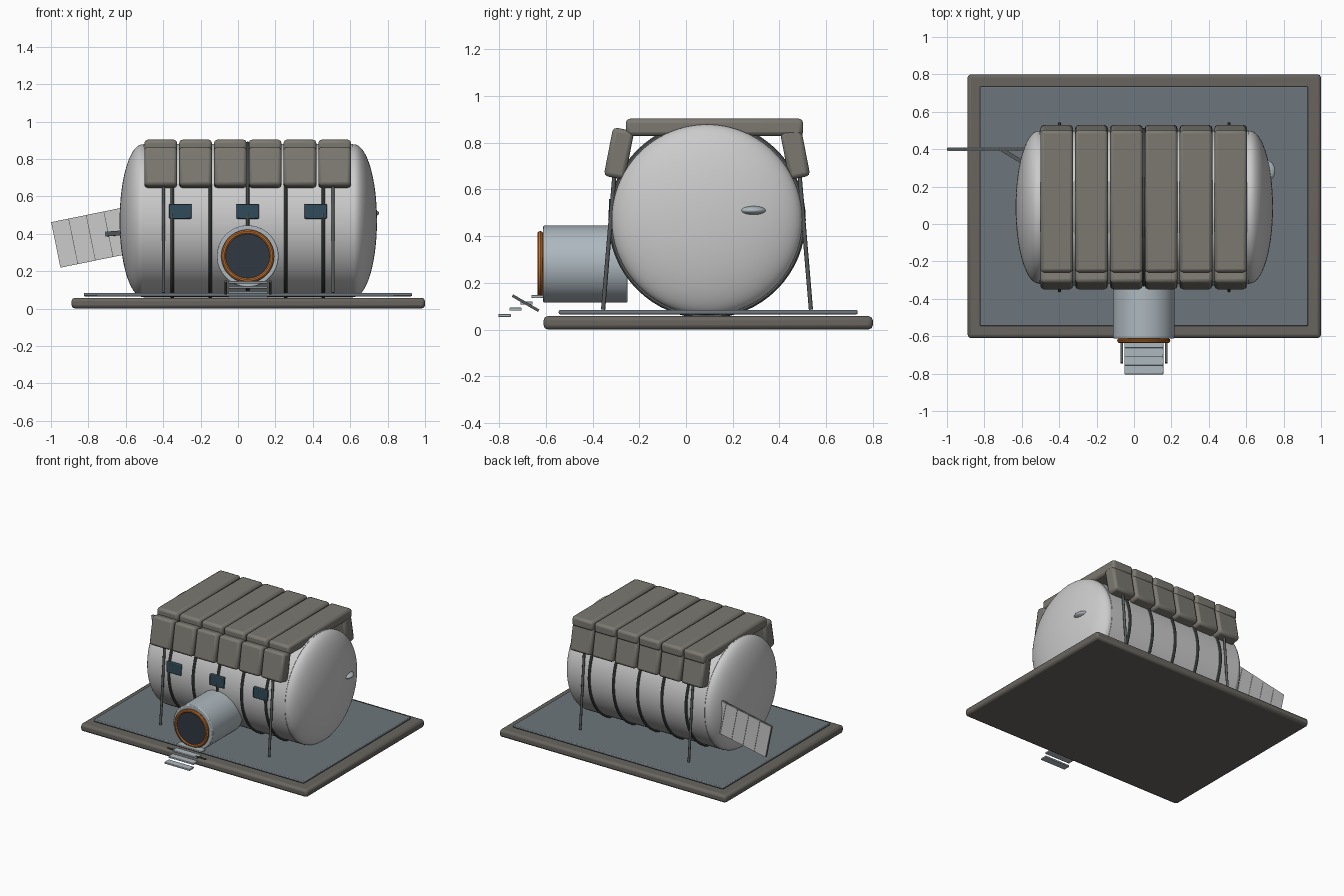
import bpy, bmesh, math
from mathutils import Vector

if "Cube" in bpy.data.objects:
    bpy.data.objects.remove(bpy.data.objects["Cube"])

CX, CY, CZ, R = 0.055, 0.09, 0.47, 0.41   # tank axis and radius


def mat(name, r, g, b):
    m = bpy.data.materials.new(name)
    m.diffuse_color = (r, g, b, 1)
    m.use_nodes = True
    m.node_tree.nodes["Principled BSDF"].inputs["Base Color"].default_value = m.diffuse_color
    return m


STONE = mat("dark_stone", 0.14, 0.13, 0.115)
BAG = mat("earth_block", 0.20, 0.19, 0.165)
PLATE = mat("blue_grey", 0.15, 0.18, 0.20)
STEEL = mat("dark_steel", 0.09, 0.10, 0.10)
METAL = mat("light_steel", 0.42, 0.48, 0.52)
GLASS = mat("window_blue", 0.03, 0.07, 0.10)
DARK = mat("hatch_dark", 0.03, 0.04, 0.055)
ORANGE = mat("orange", 0.55, 0.17, 0.03)


def finish(ob, name, m=None, bevel=0, segs=2):
    ob.name = name
    if m:
        ob.data.materials.append(m)
    if bevel:
        b = ob.modifiers.new("bevel", 'BEVEL')
        b.width, b.segments = bevel, segs
    bpy.ops.object.shade_smooth_by_angle(angle=math.radians(35))
    return ob


def box(name, c, size, m=None, bevel=0, rot=(0, 0, 0)):
    bpy.ops.mesh.primitive_cube_add(size=1, location=c)
    ob = bpy.context.object
    ob.scale = size
    bpy.ops.object.transform_apply(location=False, rotation=False, scale=True)
    ob.rotation_euler = rot
    return finish(ob, name, m, bevel)


def rod(name, a, b, r, m=None, verts=12, bevel=0):
    a, b = Vector(a), Vector(b)
    bpy.ops.mesh.primitive_cylinder_add(vertices=verts, radius=r, depth=(b - a).length,
                                        location=(a + b) / 2)
    ob = bpy.context.object
    ob.rotation_euler = (b - a).to_track_quat('Z', 'Y').to_euler()
    return finish(ob, name, m, bevel)


def ring(name, c, major, minor, rot, m):
    bpy.ops.mesh.primitive_torus_add(major_segments=64, minor_segments=10, major_radius=major,
                                     minor_radius=minor, location=c, rotation=rot)
    return finish(bpy.context.object, name, m)


# Foundation slab and floor plate
box("foundation_slab", (0.055, 0.095, 0.029), (1.89, 1.41, 0.057), STONE, 0.018)
box("floor_plate", (0.053, 0.095, 0.0745), (1.755, 1.28, 0.019), PLATE, 0.006)

# Pressure tank and its domed ends
rod("tank_body", (-0.505, CY, CZ), (0.615, CY, CZ), R, verts=96)
for name, x, s in (("left_dome", -0.51, -1), ("right_dome", 0.62, 1)):
    bpy.ops.mesh.primitive_uv_sphere_add(segments=96, ring_count=48, radius=1)
    ob = bpy.context.object
    bm = bmesh.new()
    bm.from_mesh(ob.data)
    bmesh.ops.bisect_plane(bm, geom=bm.verts[:] + bm.edges[:] + bm.faces[:],
                           plane_co=(-0.05 * s, 0, 0), plane_no=(s, 0, 0), clear_inner=True)
    bm.to_mesh(ob.data)
    bm.free()
    ob.scale = (0.123, R - 0.002, R - 0.002)
    ob.location = (x, CY, CZ)
    finish(ob, name)

# Hoops round the tank
for i in range(5):
    ring(f"hoop_{i}", (0.0525 + (i - 2) * 0.202, CY, CZ), 0.413, 0.01,
         (0, math.pi / 2, 0), STEEL)

# Shielding blocks on the roof and shoulders
for i in range(6):
    x = CX - 0.003 + (i - 2.5) * 0.186
    box(f"roof_block_{i}", (x, 0.122, 0.866), (0.175, 0.76, 0.074), BAG, 0.018)
    for side, s in (("front", -1), ("back", 1)):
        box(f"{side}_shoulder_block_{i}", (x, CY + s * 0.377, 0.754), (0.175, 0.092, 0.212),
            BAG, 0.018, (s * math.radians(11), 0, 0))

# Sloping props
for x in (-0.398, 0.508):
    for side, s in (("front", -1), ("back", 1)):
        rod(f"{side}_prop", (x, CY + s * 0.445, 0.085), (x, CY + s * 0.395, 0.68), 0.009, STEEL)

# Windows
for i, x in enumerate((-0.308, 0.052, 0.415)):
    box(f"window_{i}", (x, -0.315, 0.52), (0.12, 0.03, 0.08), GLASS, 0.005)

# Entry tunnel with hatch
HX, HZ = 0.052, 0.28
rod("entry_tunnel", (HX, -0.612, HZ), (HX, -0.25, HZ), 0.165, METAL, 64, 0.006)
ring("hatch_ring", (HX, -0.624, HZ), 0.129, 0.013, (math.pi / 2, 0, 0), ORANGE)
rod("hatch_door", (HX, -0.63, HZ), (HX, -0.605, HZ), 0.125, DARK, 64)

# Steps and their side rails
for i in range(4):
    box(f"step_{i}", (0.053, -0.636 - i * 0.047, 0.141 - i * 0.027), (0.21, 0.053, 0.013),
        METAL, 0.003)
for x in (-0.066, 0.172):
    box("step_rail", (x, -0.687, 0.113), (0.012, 0.13, 0.012), STEEL, 0,
        (math.radians(-30), 0, 0))

# Tilted side panel: dark core with five cells, plus its bracket
tilt = math.radians(11.5)
u = Vector((math.cos(tilt), 0, math.sin(tilt)))
centre = Vector((-1, 0.40, 0.4625)) + u * 0.24 + Vector((u.z, 0, -u.x)) * 0.125
box("panel_core", centre, (0.478, 0.014, 0.248), STEEL, 0, (0, -tilt, 0))
for i in range(5):
    box(f"panel_cell_{i}", centre + u * (i - 2) * 0.096, (0.093, 0.02, 0.246), None, 0,
        (0, -tilt, 0))
box("panel_bracket", (-0.62, 0.345, 0.405), (0.20, 0.02, 0.025), STEEL, 0,
    (0, math.radians(-4), math.radians(-31)))

# Flattened beacon on the right dome
bpy.ops.mesh.primitive_uv_sphere_add(segments=32, ring_count=16, radius=1,
                                     location=(0.693, 0.284, 0.51))
bpy.context.object.scale = (0.062, 0.062, 0.022)
finish(bpy.context.object, "dome_beacon", METAL)
